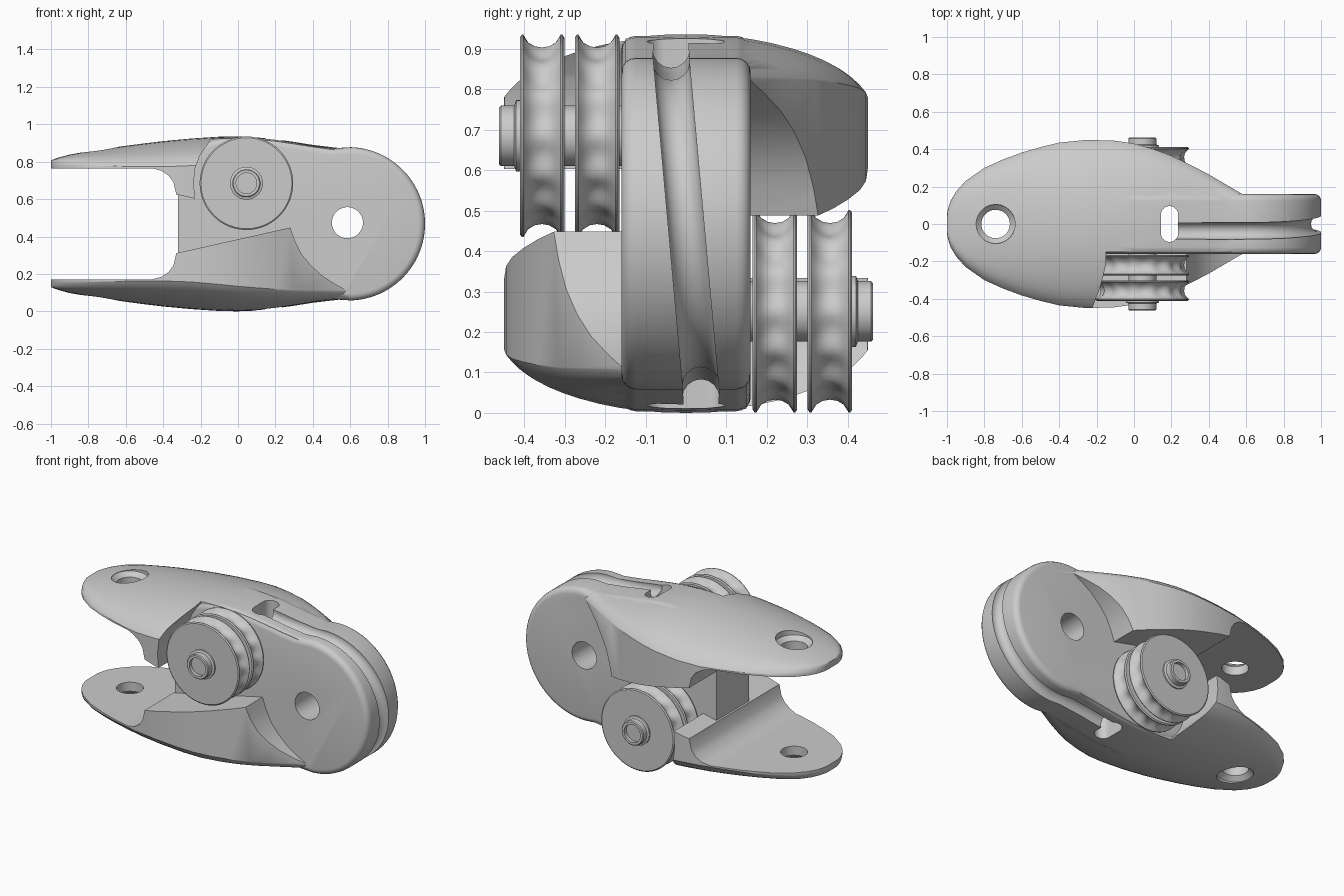
import bpy, bmesh, math
from mathutils import Matrix, Vector

if "Cube" in bpy.data.objects:
    bpy.data.objects.remove(bpy.data.objects["Cube"])

H = 0.936                                     # total height
FLIP = Matrix.Translation((0, 0, H)) @ Matrix.Rotation(math.pi, 4, 'X')


def make(name, bm):
    bmesh.ops.recalc_face_normals(bm, faces=bm.faces)
    me = bpy.data.meshes.new(name)
    bm.to_mesh(me)
    bm.free()
    ob = bpy.data.objects.new(name, me)
    bpy.context.collection.objects.link(ob)
    return ob


def loft(name, rings):
    bm = bmesh.new()
    vs = [[bm.verts.new(p) for p in r] for r in rings]
    n = len(vs[0])
    for a, b in zip(vs, vs[1:]):
        for i in range(n):
            bm.faces.new((a[i], a[(i + 1) % n], b[(i + 1) % n], b[i]))
    bm.faces.new(vs[0])
    bm.faces.new(vs[-1])
    return make(name, bm)


def prism(name, pts, y0, y1):
    return loft(name, [[(x, y, z) for x, z in pts] for y in (y0, y1)])


def lathe(name, prof, axis, at, seg=64, lobes=0):
    # prof: (radius, position along axis, scallop depth)
    rings = []
    for r, a, *w in prof:
        ring = []
        for i in range(seg):
            t = 2 * math.pi * i / seg
            rr = r + (w[0] * math.cos(lobes * t) if w else 0)
            c, s = rr * math.cos(t), rr * math.sin(t)
            ring.append(Vector((c, a, s) if axis == 'Y' else (c, s, a)) + Vector(at))
        rings.append(ring)
    return loft(name, rings)


def boolean(ob, other, op):
    m = ob.modifiers.new("bool", 'BOOLEAN')
    m.operation, m.object, m.solver = op, other, 'EXACT'
    bpy.context.view_layer.objects.active = ob
    bpy.ops.object.modifier_apply(modifier=m.name)
    bpy.data.objects.remove(other, do_unlink=True)


def flipped(ob, name):
    new = ob.copy()
    new.data = ob.data.copy()
    new.name = name
    new.data.transform(FLIP)
    bpy.context.collection.objects.link(new)
    return new


def smooth(ob):
    bpy.ops.object.select_all(action='DESELECT')
    ob.select_set(True)
    bpy.context.view_layer.objects.active = ob
    bpy.ops.object.shade_smooth_by_angle(angle=math.radians(32))


# Domed lens blank: x, half width, crown height
stations = [(-1, .05, .805), (-.995, .08, .809), (-.98, .125, .815), (-.95, .175, .825),
            (-.9, .23, .838), (-.8, .3, .856), (-.7, .345, .871), (-.6, .382, .885),
            (-.5, .411, .898), (-.4, .435, .91), (-.25, .45, .924), (-.1, .445, .934),
            (0, .43, .936), (.1, .402, .93), (.2, .365, .92), (.3, .317, .906),
            (.4, .265, .89), (.57, .165, .87), (.62, .14, .86)]
rings = []
for x, w, zt in stations:
    top = []
    for j in range(25):
        s = math.sin((j / 12 - 1) * math.pi / 2)
        z = zt - .115 * abs(w * s / .45) ** 2.2 - .03 * abs(s) ** 12
        top.append((x, w * s, z))
    rings.append(top + [(x, y, H - z) for x, y, z in reversed(top)])
blank = loft("blank", rings)

# Upper shell: side profile cut from the blank, with a pulley pocket at the front
shell = prism("upper_shell", [
    (-1.1, .765), (-.46, .765), (-.41, .752), (-.37, .725), (-.345, .69), (-.33, .625),
    (.28, .488), (.305, .56), (.34, .63), (.39, .69), (.45, .745), (.52, .79), (.58, .822),
    (.7, 1.1), (-1.1, 1.1)], -.6, .6)
boolean(shell, blank, 'INTERSECT')
pocket = prism("pocket", [
    (-.228, .3), (-.23, .6), (-.237, .69), (-.228, .77), (-.205, .83), (-.175, .875),
    (-.15, .91), (-.13, 1.2), (.9, 1.2), (.9, .3)], -.7, -.15)
boolean(shell, pocket, 'DIFFERENCE')
lower = flipped(shell, "lower_shell")

# Central plate with rounded rim and round nose
CX, CZ, R = .59, H / 2, .41
edge = [(-.32, .87), (-.2, .9), (-.1, .925), (0, .932), (.1, .928), (.2, .917), (.3, .902),
        (.4, .885), (.5, .871)]
nose = [(CX + R * math.cos(a), CZ + R * math.sin(a))
        for a in (math.radians(88 - 176 * i / 48) for i in range(49))]
outline = edge + nose + [(x, H - z) for x, z in reversed(edge)]
body = prism("body", outline, -.16, .16)
bm = bmesh.new()
bm.from_mesh(body.data)
rim = [e for e in bm.edges if abs(e.verts[0].co.y - e.verts[1].co.y) < 1e-5
       and min(v.co.x for v in e.verts) > -.319 + 0 or
       (abs(e.verts[0].co.y - e.verts[1].co.y) < 1e-5
        and max(v.co.x for v in e.verts) > -.3)]
bmesh.ops.bevel(bm, geom=rim, offset=.035, segments=4, profile=.5, affect='EDGES')
bm.to_mesh(body.data)
bm.free()
boolean(body, shell, 'UNION')
boolean(body, lower, 'UNION')

# Pivot hole through the nose
boolean(body, lathe("pivot_cut", [(.083, -.5), (.083, .5)], 'Y', (CX - .005, 0, CZ + .006)),
        'DIFFERENCE')

# Countersunk pin holes through both jaw plates
boolean(body, lathe("pin_cut", [
    (.106, -.1), (.104, .09), (.076, .115), (.076, H - .115), (.104, H - .09), (.106, H + .1)],
    'Z', (-.74, 0, 0)), 'DIFFERENCE')

# Vertical cord slot
slot = []
for z in (-.2, 1.2):
    slot.append([(.19 + .046 * math.cos(t), math.copysign(.05, math.sin(t)) + .046 * math.sin(t), z)
                 for t in ((i + .5) * math.pi / 16 for i in range(32))])
boolean(body, loft("slot_cut", slot), 'DIFFERENCE')

# Cord groove running from the slot, around the nose and back
path = [(.19, -.037, .905), (.35, -.037, .885), (.5, -.037, .874)]
path += [(CX + .402 * math.cos(a), -.037 * math.sin(a), CZ + .402 * math.sin(a))
         for a in (math.radians(85 - 170 * i / 40) for i in range(41))]
path += [(x, -y, H - z) for x, y, z in reversed(path[:3])]
tube = []
for i, p in enumerate(path):
    a, b = Vector(path[max(i - 1, 0)]), Vector(path[min(i + 1, len(path) - 1)])
    t = (b - a).normalized()
    u = Vector((0, 1, 0))
    v = t.cross(u).normalized()
    tube.append([Vector(p) + .046 * (math.cos(k * math.pi / 8) * u + math.sin(k * math.pi / 8) * v)
                 for k in range(16)])
boolean(body, loft("groove_cut", tube), 'DIFFERENCE')
smooth(body)

# Pulley wheels with scalloped grooves, on a hollow-ended axle; one pair each side
AT = (.045, 0, .685)
for n, y in enumerate((-.356, -.22)):
    wheel = lathe(f"pulley_wheel_{n + 1}", [
        (.07, y - .055), (.243, y - .055), (.25, y - .05), (.25, y - .046), (.232, y - .034, .003),
        (.221, y - .018, .005), (.217, y, .006), (.221, y + .018, .005), (.232, y + .034, .003),
        (.25, y + .046), (.25, y + .05), (.243, y + .055), (.07, y + .055)], 'Y', AT, 96, 14)
    smooth(wheel)
    flipped(wheel, f"back_pulley_wheel_{n + 1}")
axle = lathe("pulley_axle", [
    (.055, -.44), (.055, -.462), (.07, -.462), (.075, -.457), (.075, -.425), (.088, -.42),
    (.088, -.4), (.075, -.4), (.075, -.14)], 'Y', AT, 48)
smooth(axle)
flipped(axle, "back_pulley_axle")
